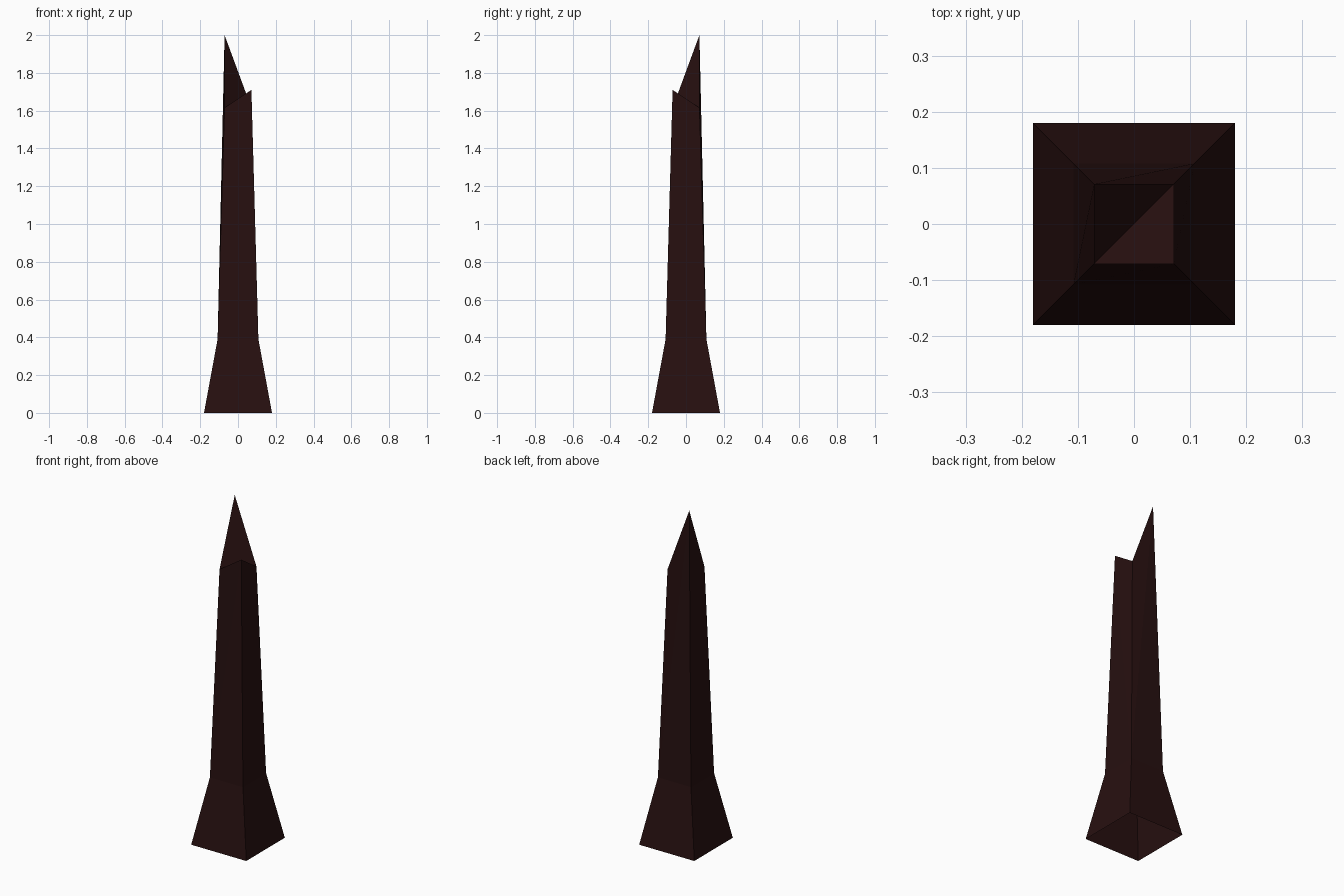
import bpy
import bmesh

cube = bpy.data.objects.get("Cube")
if cube:
    bpy.data.objects.remove(cube, do_unlink=True)

# Single dark red-brown material
COLOUR = (0.02, 0.005, 0.005, 1.0)
mat = bpy.data.materials.new("dark_red_brown")
mat.use_nodes = True
mat.diffuse_color = COLOUR
bsdf = next(n for n in mat.node_tree.nodes if n.type == "BSDF_PRINCIPLED")
bsdf.inputs["Base Color"].default_value = COLOUR

# Corners run: front left of image, front right, back right, back left
CORNERS = [(-1, -1), (1, -1), (1, 1), (-1, 1)]


def ring(bm, half, heights):
    """Square ring of vertices with a height for each corner."""
    return [bm.verts.new((sx * half, sy * half, z))
            for (sx, sy), z in zip(CORNERS, heights)]


bm = bmesh.new()
base = ring(bm, 0.18, [0] * 4)
waist = ring(bm, 0.108, [0.39] * 4)
top = ring(bm, 0.071, [1.615, 1.71, 1.615, 2.0])

for i in range(4):
    j = (i + 1) % 4
    # Flared foot, open underneath
    bm.faces.new((base[i], base[j], waist[j], waist[i]))
    # Tapered shaft, split from the taller top corner
    if top[i].co.z > top[j].co.z:
        bm.faces.new((waist[i], waist[j], top[i]))
        bm.faces.new((waist[j], top[j], top[i]))
    else:
        bm.faces.new((waist[i], waist[j], top[j]))
        bm.faces.new((waist[i], top[j], top[i]))

# Broken tip: two slanted faces folded along the low diagonal
bm.faces.new((top[0], top[1], top[2]))
bm.faces.new((top[0], top[2], top[3]))

mesh = bpy.data.meshes.new("broken_pillar")
bm.to_mesh(mesh)
bm.free()
mesh.materials.append(mat)
pillar = bpy.data.objects.new("broken_pillar", mesh)
bpy.context.collection.objects.link(pillar)
